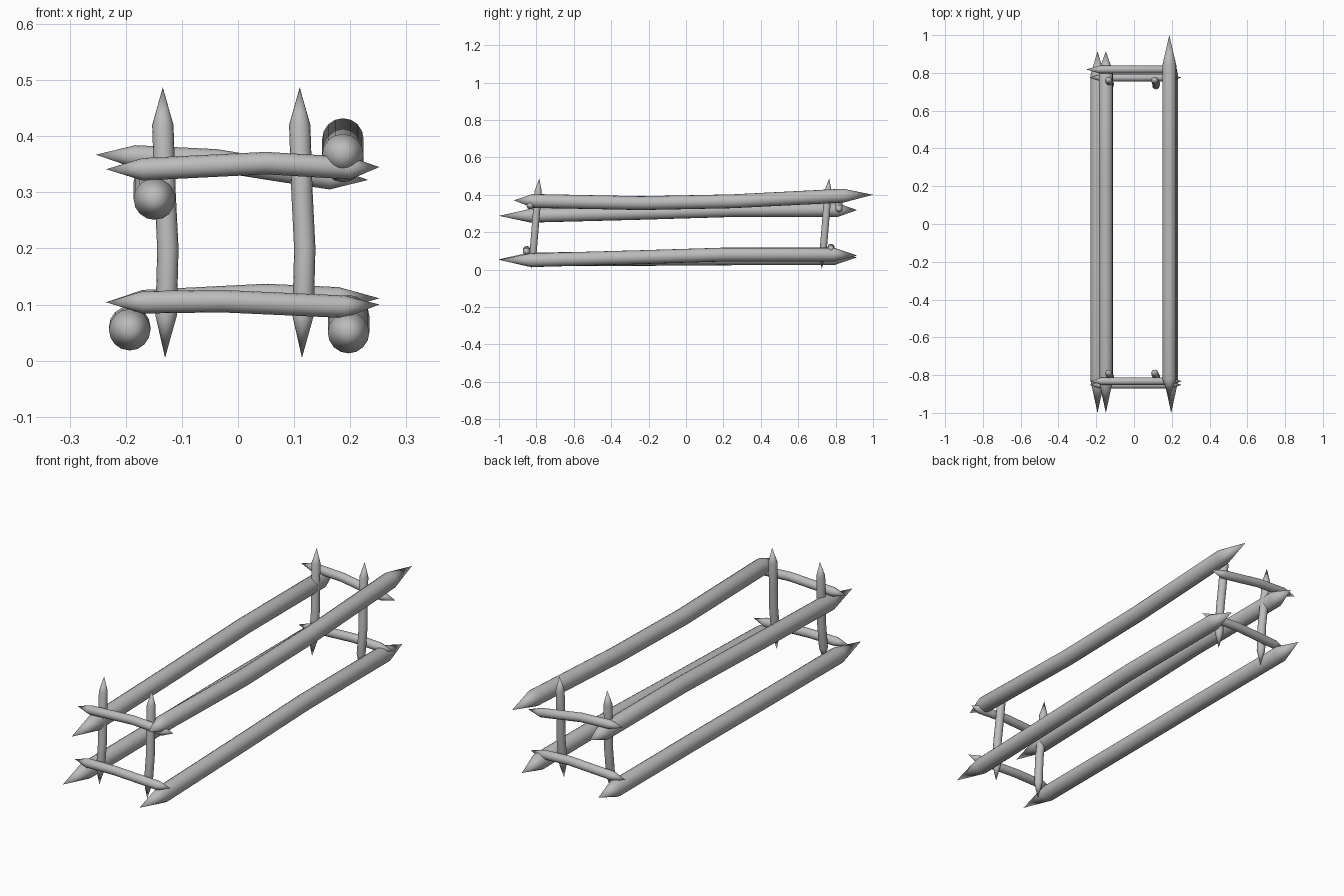
import bpy
import bmesh
import math
from mathutils import Vector

cube = bpy.data.objects.get("Cube")
if cube:
    bpy.data.objects.remove(cube, do_unlink=True)

SIDES = 16

wood = bpy.data.materials.new("grey_wood")
wood.use_nodes = True
GREY = (0.5, 0.5, 0.5, 1)
wood.diffuse_color = GREY
wood.node_tree.nodes["Principled BSDF"].inputs["Base Color"].default_value = GREY


def pole(name, radius, points):
    """Bent round pole: first and last points are the sharpened tips."""
    pts = [Vector(p) for p in points]
    axis = (pts[-1] - pts[0]).normalized()
    side = axis.orthogonal().normalized()
    up = axis.cross(side)
    bm = bmesh.new()
    rings = []
    for p in pts[1:-1]:
        ring = []
        for i in range(SIDES):
            a = math.tau * i / SIDES
            ring.append(bm.verts.new(p + radius * (math.cos(a) * side + math.sin(a) * up)))
        rings.append(ring)
    first, last = bm.verts.new(pts[0]), bm.verts.new(pts[-1])
    for i in range(SIDES):
        j = (i + 1) % SIDES
        for r, s in zip(rings, rings[1:]):
            bm.faces.new((r[i], r[j], s[j], s[i]))
        bm.faces.new((first, rings[0][j], rings[0][i]))
        bm.faces.new((last, rings[-1][i], rings[-1][j]))
    bmesh.ops.recalc_face_normals(bm, faces=bm.faces)
    mesh = bpy.data.meshes.new(name)
    bm.to_mesh(mesh)
    bm.free()
    mesh.materials.append(wood)
    obj = bpy.data.objects.new(name, mesh)
    bpy.context.collection.objects.link(obj)
    bpy.ops.object.select_all(action="DESELECT")
    obj.select_set(True)
    bpy.context.view_layer.objects.active = obj
    bpy.ops.object.shade_smooth_by_angle(angle=math.radians(35))


# Long rails: x position and (y, z) path
rails = {
    "upper_left_rail": (0.187, [(-0.92, 0.37), (-0.82, 0.367), (-0.24, 0.355), (0.25, 0.365), (0.84, 0.395), (1.0, 0.4)]),
    "upper_right_rail": (-0.149, [(-1.0, 0.287), (-0.83, 0.288), (-0.25, 0.303), (0.25, 0.318), (0.81, 0.318), (0.915, 0.318)]),
    "lower_left_rail": (0.197, [(-1.0, 0.052), (-0.83, 0.05), (-0.25, 0.066), (0.2, 0.08), (0.79, 0.08), (0.915, 0.075)]),
    "lower_right_rail": (-0.193, [(-1.0, 0.055), (-0.83, 0.055), (-0.2, 0.057), (0.25, 0.06), (0.79, 0.06), (0.915, 0.065)]),
}
for name, (x, path) in rails.items():
    pole(name, 0.037, [(x, y, z) for y, z in path])

# Upright stakes: the same pair at each end, leaning a little
for end, y0 in (("front", -0.825), ("back", 0.725)):
    for side, x0, dx in (("right", -0.13, -0.004), ("left", 0.114, -0.004)):
        path = [(x0, 0.005), (x0 + 0.002, 0.08), (x0 + 0.005, 0.2), (x0, 0.3), (x0 + dx, 0.42), (x0 + dx, 0.487)]
        pole(f"{end}_{side}_stake", 0.019, [(x, y0 + 0.083 * z, z) for x, z in path])

# Crossbars: y position and (x, z) path
bars = {
    "front_upper_bar": (-0.832, [(-0.235, 0.341), (-0.17, 0.341), (0.05, 0.352), (0.2, 0.343), (0.252, 0.345)]),
    "front_lower_bar": (-0.852, [(-0.235, 0.104), (-0.17, 0.104), (-0.03, 0.106), (0.19, 0.096), (0.252, 0.1)]),
    "back_upper_bar": (0.818, [(-0.253, 0.367), (-0.185, 0.364), (-0.04, 0.357), (0.06, 0.341), (0.165, 0.325), (0.232, 0.322)]),
    "back_lower_bar": (0.775, [(-0.235, 0.104), (-0.17, 0.106), (0.05, 0.117), (0.18, 0.111), (0.252, 0.111)]),
}
for name, (y, path) in bars.items():
    pole(name, 0.02, [(x, y, z) for x, z in path])
